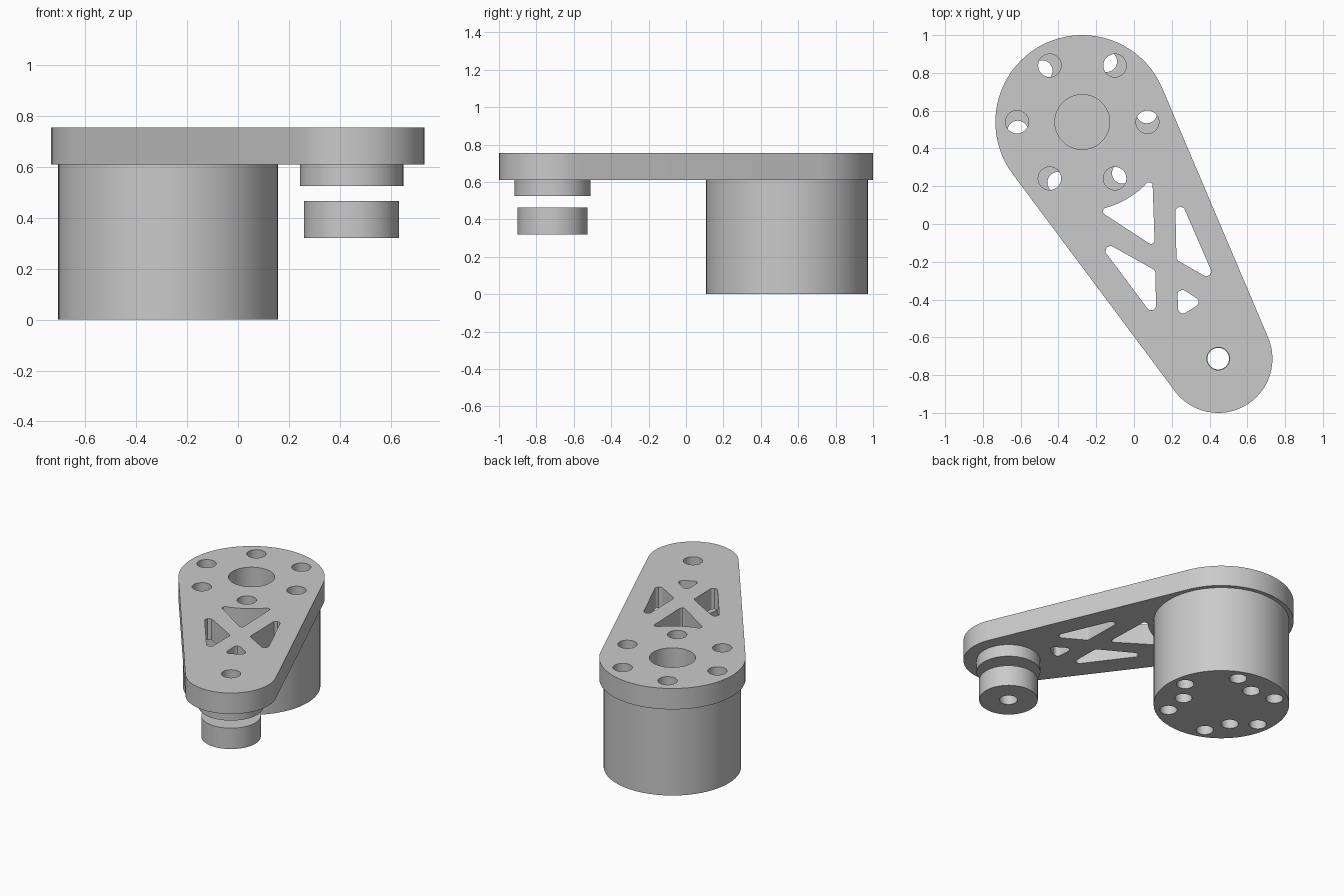
import bpy, bmesh, math
from mathutils import Vector

cube = bpy.data.objects.get("Cube")
if cube:
    bpy.data.objects.remove(cube, do_unlink=True)

# One grey metal for every part
metal = bpy.data.materials.new("grey_metal")
metal.use_nodes = True
GREY = (0.59, 0.59, 0.59, 1)
metal.diffuse_color = GREY
metal.node_tree.nodes["Principled BSDF"].inputs["Base Color"].default_value = GREY

MOTOR = Vector((-0.274, 0.54))     # large end axis
PIVOT = Vector((0.446, -0.713))    # small end axis


def polar(c, r, a):
    return c + Vector((math.cos(a), math.sin(a))) * r


def arc(c, r, a0, a1, n):
    return [polar(c, r, a0 + (a1 - a0) * i / n) for i in range(n + 1)]


def circle(c, r, n=64):
    return arc(c, r, 0, math.tau, n)[:-1]


def ring(c, ring_r, hole_r, count, start):
    return [circle(polar(c, ring_r, math.radians(start) + math.tau * i / count), hole_r, 32)
            for i in range(count)]


def rounded(points, r, n=6):
    """Round every sharp corner of a closed polygon."""
    pts = [Vector(p) for p in points]
    out = []
    for i, p in enumerate(pts):
        a = (pts[i - 1] - p).normalized()
        b = (pts[(i + 1) % len(pts)] - p).normalized()
        half = a.angle(b) / 2
        if half > math.radians(80):
            out.append(p)
            continue
        c = p + (a + b).normalized() * (r / math.sin(half))
        s = p + a * (r / math.tan(half)) - c
        e = p + b * (r / math.tan(half)) - c
        out += [c + s.lerp(e, k / n).normalized() * r for k in range(n + 1)]
    return out


def extrude(name, loops, z0, z1):
    """Extrude an outline, with holes, between two heights."""
    curve = bpy.data.curves.new(name, "CURVE")
    curve.dimensions = "2D"
    curve.fill_mode = "BOTH"
    curve.extrude = (z1 - z0) / 2
    for loop in loops:
        spline = curve.splines.new("POLY")
        spline.points.add(len(loop) - 1)
        for point, p in zip(spline.points, loop):
            point.co = (p.x, p.y, 0, 1)
        spline.use_cyclic_u = True
    temp = bpy.data.objects.new(name + "_outline", curve)
    bpy.context.collection.objects.link(temp)
    bpy.context.view_layer.update()
    graph = bpy.context.evaluated_depsgraph_get()
    mesh = bpy.data.meshes.new_from_object(temp.evaluated_get(graph))
    bpy.data.objects.remove(temp, do_unlink=True)
    bpy.data.curves.remove(curve)

    bm = bmesh.new()
    bm.from_mesh(mesh)
    bmesh.ops.remove_doubles(bm, verts=bm.verts, dist=1e-5)
    bmesh.ops.translate(bm, verts=bm.verts, vec=(0, 0, (z0 + z1) / 2))
    bmesh.ops.recalc_face_normals(bm, faces=bm.faces)
    bm.to_mesh(mesh)
    bm.free()
    mesh.name = name
    mesh.materials.clear()
    mesh.materials.append(metal)
    obj = bpy.data.objects.new(name, mesh)
    bpy.context.collection.objects.link(obj)
    bpy.ops.object.select_all(action="DESELECT")
    obj.select_set(True)
    bpy.context.view_layer.objects.active = obj
    bpy.ops.object.shade_smooth_by_angle(angle=math.radians(30))


# Arm plate: two end circles joined by their outer tangents
BIG, SMALL = 0.46, 0.287
axis = PIVOT - MOTOR
heading = math.atan2(axis.y, axis.x)
spread = math.acos((BIG - SMALL) / axis.length)
outline = (arc(MOTOR, BIG, heading + spread, heading + math.tau - spread, 40)
           + arc(PIVOT, SMALL, heading - spread, heading + spread, 32))

# Weight-saving pockets; the first follows the motor's rim
rim = arc(MOTOR, 0.471, math.radians(-80.2), math.radians(-38), 10)
pockets = [
    rounded(rim + [Vector((0.11, -0.122))], 0.018),
    rounded([(-0.217, -0.061), (0.113, -0.246), (0.118, -0.51)], 0.025),
    rounded([(0.217, 0.195), (0.437, -0.311), (0.225, -0.19)], 0.025),
    rounded([(0.228, -0.327), (0.364, -0.413), (0.236, -0.493)], 0.025),
]
plate_holes = [circle(MOTOR, 0.145), circle(PIVOT, 0.06, 32)] + ring(MOTOR, 0.345, 0.061, 6, 0)
extrude("arm_plate", [outline] + plate_holes + pockets, 0.61, 0.755)

# Motor body with its outer and inner rings of bolt holes
bolts = ring(MOTOR, 0.345, 0.055, 6, 8) + ring(MOTOR, 0.255, 0.055, 3, 98)
extrude("motor_body", [circle(MOTOR, 0.432, 96)] + bolts, 0, 0.61)

# Pivot boss under the small end, and the separate collar below it
extrude("pivot_boss", [circle(PIVOT, 0.203), circle(PIVOT, 0.06, 32)], 0.525, 0.61)
extrude("pivot_collar", [circle(PIVOT, 0.187), circle(PIVOT, 0.057, 32)], 0.32, 0.465)
